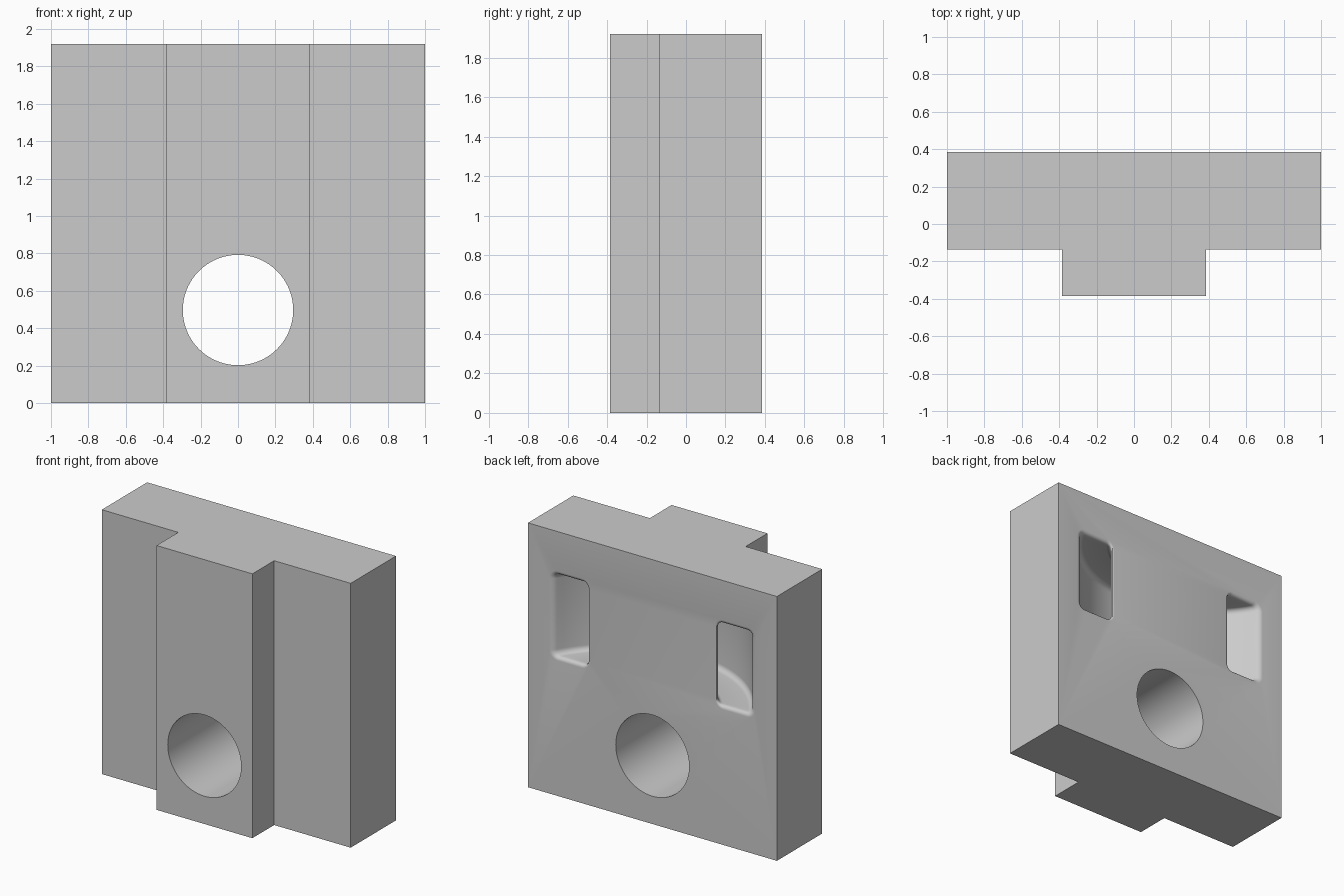
import bpy, bmesh, math

cube = bpy.data.objects.get("Cube")
if cube:
    bpy.data.objects.remove(cube, do_unlink=True)

HEIGHT, BACK, STEP = 1.92, 0.385, -0.135
RIB = 0.385                       # half width of the front rib

grey = bpy.data.materials.new("light grey")
grey.use_nodes = True
colour = (0.6, 0.6, 0.6, 1)
grey.diffuse_color = colour
grey.node_tree.nodes["Principled BSDF"].inputs["Base Color"].default_value = colour


def make_object(name, bm):
    bmesh.ops.recalc_face_normals(bm, faces=bm.faces)
    mesh = bpy.data.meshes.new(name)
    bm.to_mesh(mesh)
    bm.free()
    mesh.materials.append(grey)
    obj = bpy.data.objects.new(name, mesh)
    bpy.context.collection.objects.link(obj)
    return obj


def loft(name, rings):
    """Skin a list of equal-length closed rings and cap both ends."""
    bm = bmesh.new()
    rows = [[bm.verts.new(p) for p in ring] for ring in rings]
    n = len(rows[0])
    for a, b in zip(rows, rows[1:]):
        for i in range(n):
            j = (i + 1) % n
            bm.faces.new((a[i], a[j], b[j], b[i]))
    bm.faces.new(rows[0])
    bm.faces.new(rows[-1])
    return make_object(name, bm)


# Block with a T-shaped plan
half = [(RIB, -BACK), (RIB, STEP), (1, STEP), (1, BACK)]
plan = half + [(-x, y) for x, y in reversed(half)]
block = loft("mounting_block", [[(x, y, z) for x, y in plan] for z in (0, HEIGHT)])

# Round through hole
circle = [(0.295 * math.cos(a), 0.295 * math.sin(a))
          for a in (math.tau * i / 96 for i in range(96))]
hole = loft("hole_cutter", [[(x, y, z + 0.497) for x, z in circle] for y in (-0.6, 0.6)])

# Curved strap tunnel that enters and leaves through the back
CENTRE, INNER, OUTER = 0.42, 0.676, 0.905   # arc centre behind the back, radii
LOW, HIGH, CORNER, LIP = 1.01, 1.605, 0.04, 0.028


def section(inner, outer, flare):
    """Rounded rectangle spanning two plan points, widened by the mouth flare."""
    width = math.dist(inner, outer) + 2 * flare
    height = HIGH - LOW + 2 * flare
    r = CORNER + flare
    ring = []
    for q, (su, sv) in enumerate([(1, 1), (-1, 1), (-1, -1), (1, -1)]):
        for k in range(7):
            a = (q + k / 6) * math.pi / 2
            u = su * (width / 2 - r) + r * math.cos(a)
            v = sv * (height / 2 - r) + r * math.sin(a)
            t = 0.5 + u / (width - 2 * flare)
            x, y = (i + (o - i) * t for i, o in zip(inner, outer))
            ring.append((x, y, (LOW + HIGH) / 2 + v))
    return ring


def at_depth(radius, depth):
    return (math.sqrt(radius ** 2 - (CENTRE + depth) ** 2), BACK - depth)


def at_angle(radius, t):
    start = math.asin((CENTRE + LIP) / radius)
    a = start + (math.pi / 2 - start) * t
    return (radius * math.cos(a), BACK + CENTRE - radius * math.sin(a))


rings = [section((at_depth(INNER, 0)[0], BACK + 0.02),
                 (at_depth(OUTER, 0)[0], BACK + 0.02), LIP)]
for k in range(6):
    a = k / 6 * math.pi / 2
    depth = LIP * (1 - math.cos(a))
    flare = LIP * (1 - math.sin(a))
    rings.append(section(at_depth(INNER, depth), at_depth(OUTER, depth), flare))
for k in range(25):
    rings.append(section(at_angle(INNER, k / 24), at_angle(OUTER, k / 24), 0))
rings += [[(-x, y, z) for x, y, z in ring] for ring in reversed(rings[:-1])]
tunnel = loft("tunnel_cutter", rings)

# Cut both openings
for cutter in (hole, tunnel):
    cut = block.modifiers.new(cutter.name, "BOOLEAN")
    cut.operation = "DIFFERENCE"
    cut.solver = "EXACT"
    cut.object = cutter
bpy.ops.object.select_all(action="DESELECT")
bpy.context.view_layer.objects.active = block
block.select_set(True)
for cutter in (hole, tunnel):
    bpy.ops.object.modifier_apply(modifier=cutter.name)
    bpy.data.objects.remove(cutter, do_unlink=True)
bpy.ops.object.shade_smooth_by_angle(angle=math.radians(30))
